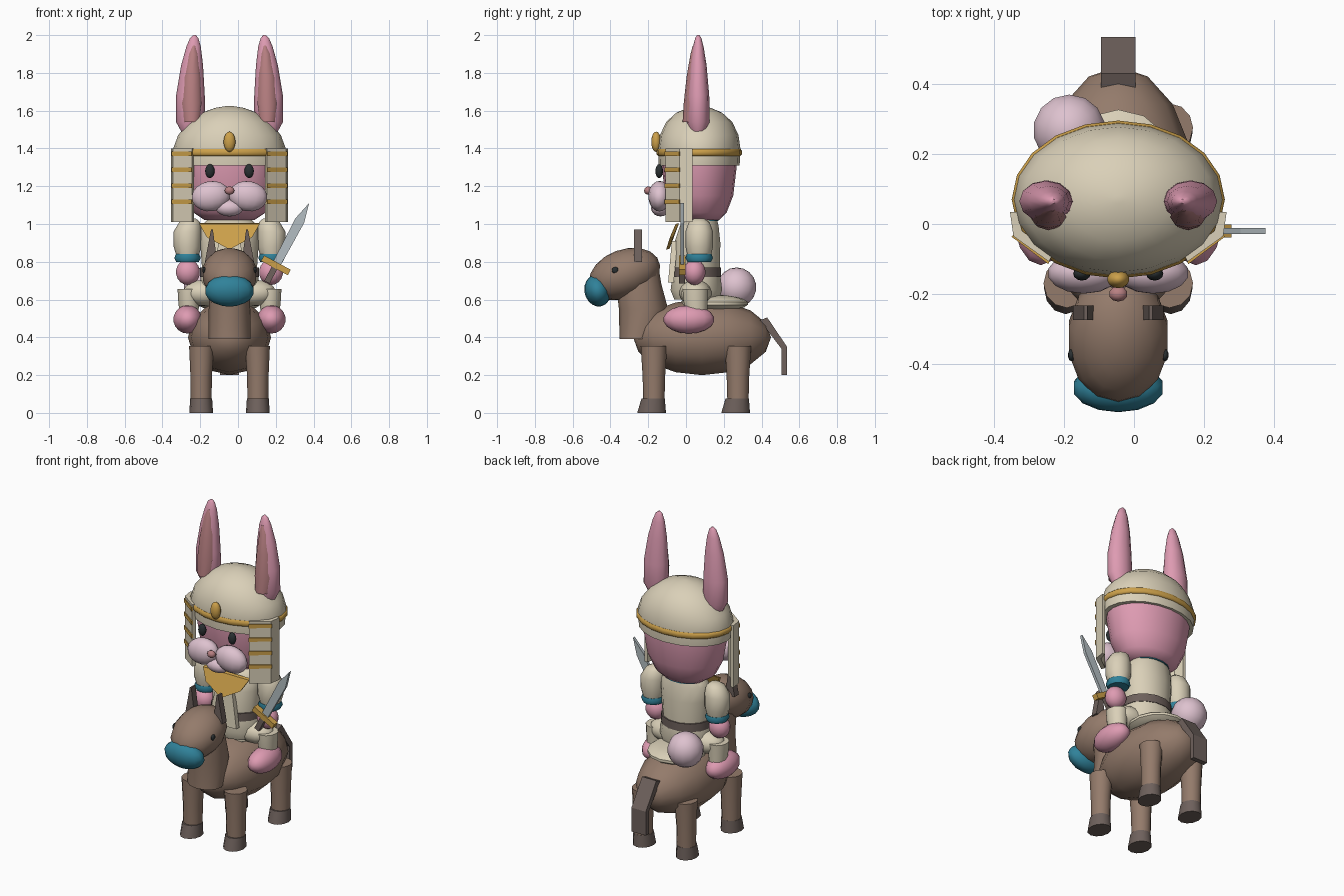
import bpy, bmesh, math
from mathutils import Vector, Matrix

CX = -0.045  # symmetry plane of the rider and the mount


def material(name, r, g, b):
    m = bpy.data.materials.new(name)
    lin = [((c / 255 + 0.055) / 1.055) ** 2.4 for c in (r, g, b)]
    m.diffuse_color = (*lin, 1)
    return m


CREAM = material("cream cloth", 218, 208, 184)
PINK = material("pink fur", 222, 155, 178)
PALE = material("pale pink fur", 222, 194, 207)
BROWN = material("brown coat", 148, 123, 107)
DARK = material("dark brown", 110, 97, 92)
TEAL = material("teal", 48, 130, 154)
GOLD = material("gold", 204, 160, 74)
BLACK = material("black", 42, 48, 50)
STEEL = material("steel", 180, 190, 194)
DUSK = material("dusky pink", 184, 128, 130)


def finish(name, bm, mat, smooth=True):
    bmesh.ops.recalc_face_normals(bm, faces=bm.faces[:])
    me = bpy.data.meshes.new(name)
    bm.to_mesh(me)
    bm.free()
    me.materials.append(mat)
    ob = bpy.data.objects.new(name, me)
    bpy.context.collection.objects.link(ob)
    if smooth:
        bpy.ops.object.select_all(action='DESELECT')
        ob.select_set(True)
        bpy.context.view_layer.objects.active = ob
        bpy.ops.object.shade_smooth_by_angle(angle=math.radians(50))
    return ob


def ball(name, c, r, mat, pitch=0, roll=0, seg=14, rings=9):
    bm = bmesh.new()
    bmesh.ops.create_uvsphere(bm, u_segments=seg, v_segments=rings, radius=1)
    bm.transform(Matrix.Translation((c[0] + CX, c[1], c[2])) @ Matrix.Rotation(roll, 4, 'Y')
                 @ Matrix.Rotation(pitch, 4, 'X') @ Matrix.Diagonal((*r, 1)))
    return finish(name, bm, mat)


def loft(name, rings, mat, n=14):
    """Stack of ellipses (x, y, z, rx, ry) with capped ends."""
    bm = bmesh.new()
    loops = [[bm.verts.new((CX + x + rx * math.cos(2 * math.pi * i / n),
                            y + ry * math.sin(2 * math.pi * i / n), z)) for i in range(n)]
             for x, y, z, rx, ry in rings]
    for a, b in zip(loops, loops[1:]):
        for i in range(n):
            bm.faces.new((a[i], a[(i + 1) % n], b[(i + 1) % n], b[i]))
    bm.faces.new(loops[0])
    bm.faces.new(loops[-1])
    return finish(name, bm, mat)


def prism(name, points, depth, mat):
    """Flat polygon extruded along a vector."""
    bm = bmesh.new()
    a = [bm.verts.new((x + CX, y, z)) for x, y, z in points]
    b = [bm.verts.new(v.co + Vector(depth)) for v in a]
    bm.faces.new(a)
    bm.faces.new(b)
    for i in range(len(a)):
        j = (i + 1) % len(a)
        bm.faces.new((a[i], a[j], b[j], b[i]))
    return finish(name, bm, mat, False)


# --- Mount: body, neck, head ---
ball("mount_body", (0, 0.085, 0.4), (0.22, 0.2, 0.365), BROWN, pitch=math.pi / 2, seg=12, rings=8)
loft("mount_neck", [(0, -0.26, 0.39, 0.11, 0.092), (0, -0.225, 0.55, 0.11, 0.13),
                    (0, -0.25, 0.68, 0.105, 0.12), (0, -0.25, 0.8, 0.09, 0.1)], BROWN, 12)
ball("mount_head", (0, -0.325, 0.735), (0.147, 0.195, 0.13), BROWN, pitch=0.35)
ball("mount_muzzle", (0, -0.468, 0.647), (0.132, 0.07, 0.085), TEAL, pitch=0.25)

# --- Mount: tail ribbon ---
prism("mount_tail", [(-0.05, 0.39, 0.49), (-0.05, 0.43, 0.505), (-0.05, 0.535, 0.35), (-0.05, 0.535, 0.2),
                     (-0.05, 0.505, 0.2), (-0.05, 0.505, 0.34)], (0.1, 0, 0), DARK)

for s, side in ((-1, "left"), (1, "right")):
    ball(side + "_mount_eye", (s * 0.134, -0.375, 0.755), (0.01, 0.018, 0.018), BLACK, seg=10, rings=6)
    # Tapered square mount ear
    prism(side + "_mount_ear", [(s * 0.065, -0.275, 0.8), (s * 0.13, -0.275, 0.8), (s * 0.098, -0.275, 0.97),
                                (s * 0.088, -0.275, 0.97)], (0, 0.042, 0), DARK)
    for y, end in ((-0.17, "front"), (0.275, "back")):
        loft(f"{side}_{end}_mount_leg", [(s * 0.15, y, 0.06, 0.055, 0.056), (s * 0.15, y, 0.2, 0.057, 0.06),
                                         (s * 0.147, y, 0.355, 0.067, 0.07)], BROWN, 12)
        loft(f"{side}_{end}_hoof", [(s * 0.15, y - 0.012, 0, 0.063, 0.076),
                                    (s * 0.15, y - 0.004, 0.075, 0.058, 0.062)], DARK, 12)

# --- Saddle cloth and rider's trunk ---
ball("saddle", (0, 0.15, 0.58), (0.17, 0.18, 0.045), CREAM)
loft("hips", [(0, 0.055, 0.6, 0.15, 0.12), (0, 0.055, 0.65, 0.165, 0.14),
              (0, 0.055, 0.73, 0.15, 0.13)], CREAM)
loft("belt", [(0, 0.055, 0.72, 0.155, 0.135), (0, 0.055, 0.77, 0.155, 0.135)], DARK)
loft("torso", [(0, 0.055, 0.76, 0.145, 0.127), (0, 0.06, 0.9, 0.155, 0.125),
               (0, 0.07, 0.99, 0.15, 0.105), (0, 0.09, 1.03, 0.11, 0.075)], CREAM)
loft("neck_ring", [(0, 0.1, 1.015, 0.115, 0.075), (0, 0.1, 1.035, 0.115, 0.075)], TEAL)
prism("apron", [(-0.055, -0.075, 0.91), (0.055, -0.075, 0.91), (0.1, -0.095, 0.69), (-0.1, -0.095, 0.69)],
      (0, 0.03, 0), CREAM)
prism("collar", [(-0.16, -0.055, 1.0), (0.16, -0.055, 1.0), (0.12, -0.085, 0.93), (0, -0.105, 0.865),
                 (-0.12, -0.085, 0.93)], (0, 0.018, 0.004), GOLD)
ball("fluffy_tail", (-0.14, 0.268, 0.665), (0.105, 0.104, 0.105), PALE)

# --- Head and cap ---
HY = 0.07
loft("head", [(0, HY + 0.02, 1.02, 0.13, 0.085), (0, HY, 1.06, 0.19, 0.145), (0, HY, 1.15, 0.235, 0.18),
              (0, HY, 1.3, 0.262, 0.198), (0, HY, 1.4, 0.265, 0.2)], PINK, 20)
loft("cap", [(0, HY, 1.31, 0.29, 0.214), (0, HY, 1.4, 0.298, 0.218), (0, HY, 1.47, 0.272, 0.208),
             (0, HY, 1.54, 0.215, 0.175), (0, HY, 1.59, 0.145, 0.12), (0, HY, 1.615, 0.075, 0.06),
             (0, HY, 1.625, 0.015, 0.012)], CREAM, 20)
loft("cap_band", [(0, HY, 1.36, 0.296, 0.218), (0, HY, 1.368, 0.305, 0.226), (0, HY, 1.388, 0.305, 0.226),
                  (0, HY, 1.397, 0.297, 0.219)], GOLD, 20)
ball("cap_jewel", (0, -0.158, 1.435), (0.032, 0.026, 0.054), GOLD)
ball("nose", (0, -0.2, 1.177), (0.027, 0.022, 0.022), DUSK, seg=10, rings=6)
ball("chin", (0, -0.135, 1.085), (0.075, 0.05, 0.045), PALE)

for s, side in ((-1, "left"), (1, "right")):
    # Face
    ball(side + "_eye", (s * 0.104, -0.142, 1.28), (0.025, 0.02, 0.037), BLACK, seg=12, rings=8)
    ball(side + "_cheek", (s * 0.098, -0.14, 1.147), (0.105, 0.06, 0.08), PALE, roll=s * 0.15)
    # Long ear with a recess-coloured front
    ear = [(1.47, 0.2, 0.045, 0.035), (1.54, 0.206, 0.077, 0.06), (1.68, 0.207, 0.076, 0.058),
           (1.84, 0.198, 0.058, 0.044), (1.94, 0.19, 0.038, 0.028), (1.985, 0.187, 0.022, 0.016),
           (2.0, 0.185, 0.006, 0.006)]
    loft(side + "_ear", [(s * x, 0.065, z, rx, ry) for z, x, rx, ry in ear], PINK, 12)
    inner = [(1.54, 0.2, 0.04, 0.03), (1.64, 0.2, 0.052, 0.032), (1.78, 0.198, 0.043, 0.028),
             (1.9, 0.192, 0.026, 0.017), (1.945, 0.188, 0.008, 0.008)]
    loft(side + "_inner_ear", [(s * x, 0.012 + 0.08 * (z - 1.54), z, rx, ry) for z, x, rx, ry in inner],
         DUSK, 8)
    # Hanging cap flap, bent round the cheek, with gold bars
    flap = [(0.31, 0.035), (0.3, -0.035), (0.198, -0.108), (0.188, -0.085), (0.275, -0.02), (0.29, 0.035)]
    prism(side + "_flap", [(s * x, y, 1.01) for x, y in flap], (0, 0, 0.39), CREAM)
    for k, z in enumerate((1.36, 1.275, 1.19, 1.105)):
        bar = [(0.306, -0.036), (0.2, -0.115), (0.196, -0.104), (0.298, -0.03)]
        prism(f"{side}_flap_bar_{k + 1}", [(s * x, y, z) for x, y in bar], (0, 0, 0.024), GOLD)
    # Arms
    ax = s * 0.222
    loft(side + "_sleeve", [(ax, 0.07, 0.83, 0.058, 0.062), (ax, 0.07, 0.88, 0.074, 0.073),
                            (ax, 0.07, 0.96, 0.074, 0.073), (ax * 0.95, 0.07, 1.01, 0.055, 0.055),
                            (ax * 0.92, 0.07, 1.03, 0.025, 0.025)], CREAM, 12)
    loft(side + "_cuff", [(ax, 0.07, 0.8, 0.06, 0.063), (ax, 0.07, 0.82, 0.07, 0.073),
                          (ax, 0.07, 0.84, 0.062, 0.066)], TEAL, 12)
    ball(side + "_hand", (s * 0.22, 0.045, 0.745), (0.065, 0.058, 0.068), PINK)
    # Legs
    ball(side + "_thigh", (s * 0.13, 0.05, 0.635), (0.12, 0.085, 0.07), CREAM)
    loft(side + "_trouser_leg", [(s * 0.215, 0.055, 0.53, 0.05, 0.057), (s * 0.215, 0.05, 0.6, 0.057, 0.065),
                                 (s * 0.215, 0.05, 0.655, 0.06, 0.068)], CREAM, 12)
    ball(side + "_foot", (s * 0.222, 0.015, 0.495), (0.077, 0.135, 0.075), PINK)

# --- Sword, held in the right hand and leaning outward ---
hilt = Vector((0.245, -0.02, 0.78))
along = Vector((0.47, 0, 0.88)).normalized()
across = Vector((along.z, 0, -along.x))


def sword_part(name, outline, half, mat):
    pts = [hilt + across * u + along * v - Vector((0, half, 0)) for u, v in outline]
    prism(name, pts, (0, 2 * half, 0), mat)


sword_part("sword_blade", [(-0.022, 0), (0.022, 0), (0.026, 0.27), (0, 0.375), (-0.026, 0.27)], 0.009, STEEL)
sword_part("sword_guard", [(-0.08, -0.015), (0.08, -0.015), (0.08, 0.018), (-0.08, 0.018)], 0.018, GOLD)
sword_part("sword_grip", [(-0.016, -0.1), (0.016, -0.1), (0.016, 0), (-0.016, 0)], 0.016, DARK)
